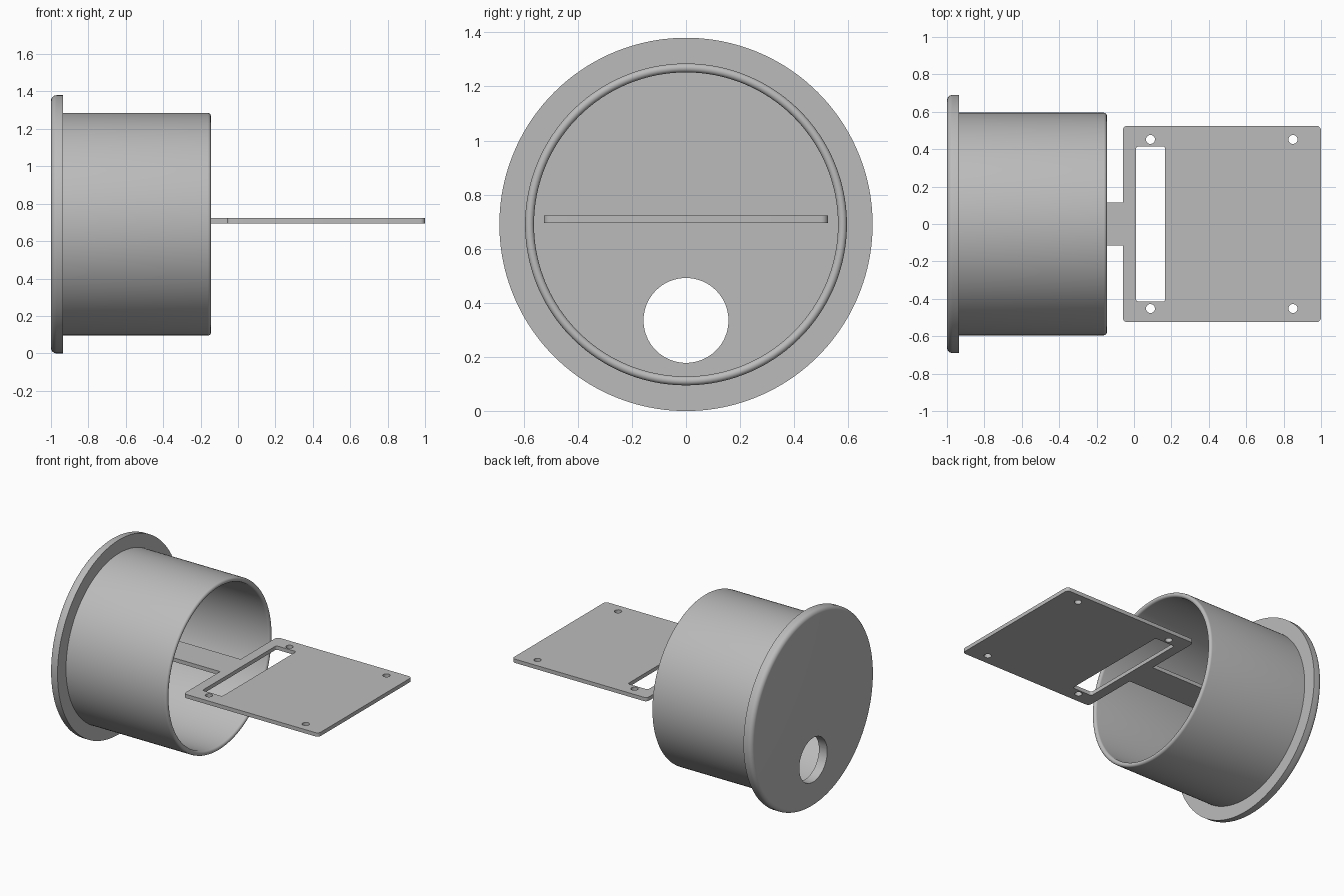
import bpy, bmesh
from math import sin, cos, pi, radians
from mathutils import Vector, Matrix

cube = bpy.data.objects.get("Cube")
if cube:
    bpy.data.objects.remove(cube, do_unlink=True)

AXIS_Z = 0.69        # height of the cup's axis
SIDES = 160

grey = bpy.data.materials.new("plain grey")
grey.use_nodes = True
grey.diffuse_color = (0.5, 0.5, 0.5, 1)
grey.node_tree.nodes["Principled BSDF"].inputs["Base Color"].default_value = (0.5, 0.5, 0.5, 1)


def activate(obj):
    bpy.ops.object.select_all(action='DESELECT')
    obj.select_set(True)
    bpy.context.view_layer.objects.active = obj


def arc(cx, cy, r, start, end, steps):
    """Points on an arc, angles in degrees."""
    angles = [radians(start + (end - start) * i / steps) for i in range(steps + 1)]
    return [(cx + r * cos(a), cy + r * sin(a)) for a in angles]


def rounded(corners, steps=6):
    """Outline from (x, y, radius) corners, rounding those with a radius."""
    out = []
    for i, (x, y, r) in enumerate(corners):
        p = Vector((x, y))
        if not r:
            out.append((x, y))
            continue
        a = (Vector(corners[i - 1][:2]) - p).normalized()
        b = (Vector(corners[(i + 1) % len(corners)][:2]) - p).normalized()
        centre = p + (a + b) * r
        for k in range(steps + 1):
            t = k / steps * pi / 2
            out.append(tuple(centre - b * r * cos(t) - a * r * sin(t)))
    return out


def circle(x, y, r, n=32):
    return arc(x, y, r, 0, 360, n)[:-1]


# Cup: (x, radius) profile of flange, wall with round rim, and floor, spun about x
wall_out, wall_in, rim_x, floor_x = 0.595, 0.562, -0.145, -0.935
rim_r = (wall_out - wall_in) / 2
profile = [(-1, 0)] + arc(-0.97, 0.66, 0.03, 180, 90, 8)
profile += [(floor_x, 0.69), (floor_x, wall_out)]
profile += arc(rim_x - rim_r, wall_in + rim_r, rim_r, 90, -90, 10)
profile += [(floor_x, wall_in), (floor_x, 0)]

bm = bmesh.new()
verts = [bm.verts.new((x, 0, r)) for x, r in profile]
edges = [bm.edges.new(pair) for pair in zip(verts, verts[1:])]
bmesh.ops.spin(bm, geom=verts + edges, cent=(0, 0, 0), axis=(1, 0, 0),
               angle=2 * pi, steps=SIDES, use_duplicate=False)
bmesh.ops.remove_doubles(bm, verts=bm.verts, dist=1e-5)
bmesh.ops.recalc_face_normals(bm, faces=bm.faces)
mesh = bpy.data.meshes.new("flanged_cup")
bm.to_mesh(mesh)
bm.free()
cup = bpy.data.objects.new("flanged_cup", mesh)
bpy.context.collection.objects.link(cup)
cup.location.z = AXIS_Z
mesh.materials.append(grey)

# Cable hole through the floor
bpy.ops.mesh.primitive_cylinder_add(vertices=64, radius=0.157, depth=0.3,
                                    location=(-0.97, 0, 0.335), rotation=(0, pi / 2, 0))
cutter = bpy.context.object
cutter.name = "cable_hole_cutter"
cutter.hide_render = True
cutter.data.materials.append(grey)
cut = cup.modifiers.new("cable_hole", 'BOOLEAN')
cut.object = cutter
cut.solver = 'EXACT'
activate(cup)
bpy.ops.object.modifier_apply(modifier=cut.name)
bpy.data.objects.remove(cutter, do_unlink=True)
bpy.ops.object.shade_smooth_by_angle(angle=radians(30))

# Mounting plate with its tongue, slot and screw holes, as one extruded outline
half, tongue, left, root, r = 0.525, 0.115, -0.06, -0.95, 0.025
outline = rounded([(root, -tongue, 0), (left, -tongue, 0), (left, -half, r), (1, -half, r),
                   (1, half, r), (left, half, r), (left, tongue, 0), (root, tongue, 0)])
slot = rounded([(0.01, -0.415, 0.015), (0.167, -0.415, 0.015),
                (0.167, 0.415, 0.015), (0.01, 0.415, 0.015)])
screws = [circle(x, y, 0.024) for x in (0.088, 0.85) for y in (-0.452, 0.452)]

curve = bpy.data.curves.new("mounting_plate", 'CURVE')
curve.dimensions = '2D'
curve.fill_mode = 'BOTH'
curve.extrude = 0.0135
for loop in [outline, slot] + screws:
    spline = curve.splines.new('POLY')
    spline.points.add(len(loop) - 1)
    for point, (x, y) in zip(spline.points, loop):
        point.co = (x, y, 0, 1)
    spline.use_cyclic_u = True
plate = bpy.data.objects.new("mounting_plate", curve)
bpy.context.collection.objects.link(plate)
plate.location.z = 0.709
curve.materials.append(grey)
activate(plate)
bpy.ops.object.convert(target='MESH')
bm = bmesh.new()
bm.from_mesh(plate.data)
bmesh.ops.remove_doubles(bm, verts=bm.verts, dist=1e-5)
bmesh.ops.recalc_face_normals(bm, faces=bm.faces)
bm.to_mesh(plate.data)
bm.free()
bpy.ops.object.shade_smooth_by_angle(angle=radians(30))
